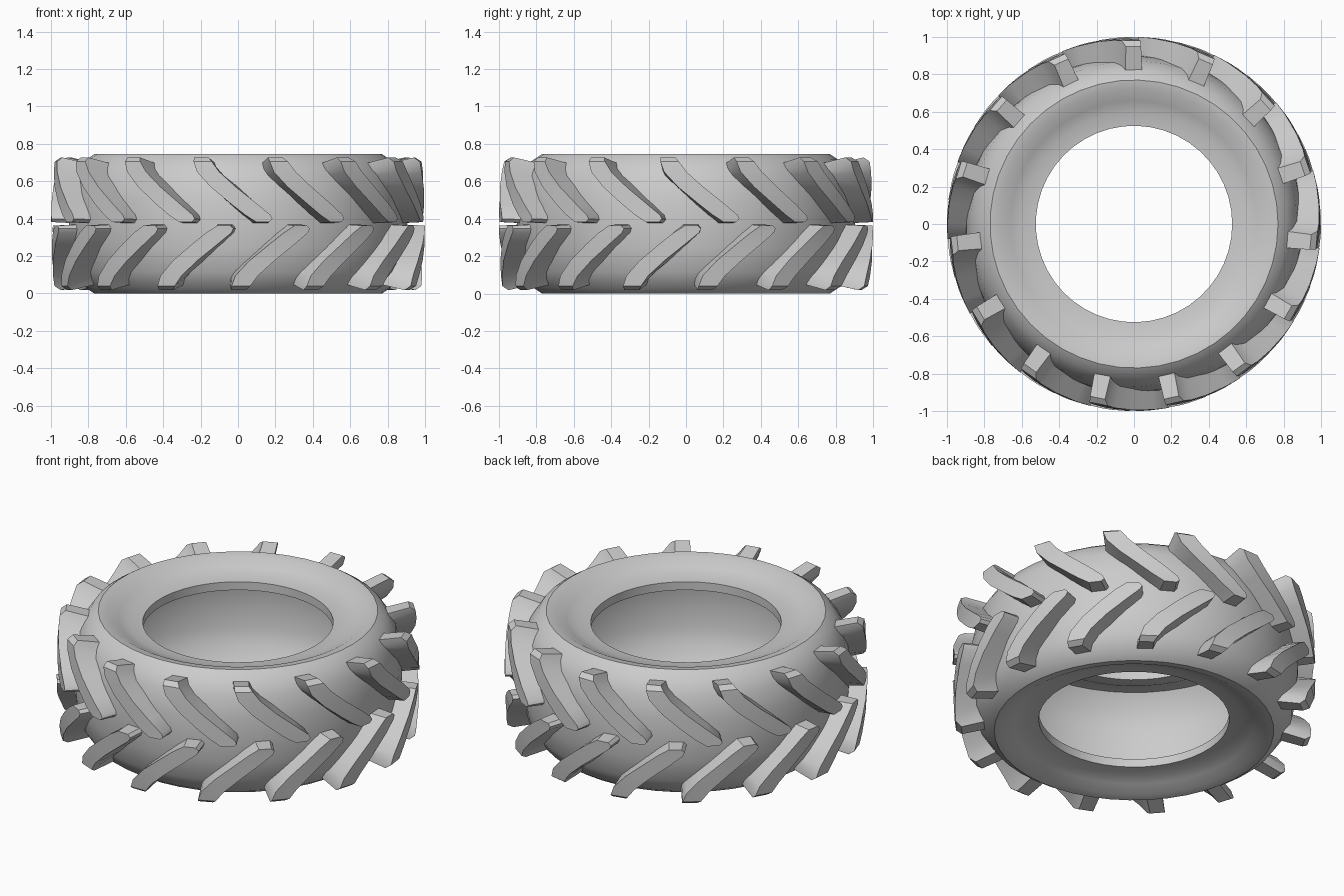
import bpy, bmesh
from math import radians, sin, cos, pi

if "Cube" in bpy.data.objects:
    bpy.data.objects.remove(bpy.data.objects["Cube"])

HEIGHT = 0.745
LUGS = 15
SEGMENTS = 45


def make_object(name, bm, angle):
    bmesh.ops.recalc_face_normals(bm, faces=bm.faces)
    mesh = bpy.data.meshes.new(name)
    bm.to_mesh(mesh)
    bm.free()
    obj = bpy.data.objects.new(name, mesh)
    bpy.context.collection.objects.link(obj)
    bpy.ops.object.select_all(action='DESELECT')
    bpy.context.view_layer.objects.active = obj
    obj.select_set(True)
    bpy.ops.object.shade_smooth_by_angle(angle=radians(angle))
    return obj


def polar(deg, r, z):
    return (r * cos(radians(deg)), r * sin(radians(deg)), z)


# Tyre body: hollow carcass turned from a half profile (radius, z) mirrored in z
outer = [(0.525, 0.675), (0.60, 0.683), (0.66, 0.705), (0.72, 0.738),
         (0.77, 0.745), (0.815, 0.715), (0.872, 0.63), (0.897, 0.50), (0.905, HEIGHT / 2)]
inner = [(0.865, HEIGHT / 2), (0.855, 0.50), (0.83, 0.60), (0.77, 0.685),
         (0.70, 0.68), (0.62, 0.64), (0.525, 0.625)]


def flip(points):
    return [(r, HEIGHT - z) for r, z in reversed(points)]


profile = outer + flip(outer)[1:] + flip(inner) + inner[1:]
bm = bmesh.new()
rings = [[bm.verts.new(polar(360 * i / SEGMENTS, r, z)) for r, z in profile]
         for i in range(SEGMENTS)]
n = len(profile)
for i in range(SEGMENTS):
    a, b = rings[i], rings[(i + 1) % SEGMENTS]
    for j in range(n):
        k = (j + 1) % n
        bm.faces.new((a[j], a[k], b[k], b[j]))
make_object("tyre_body", bm, 40)

# Lug stations, shoulder to centre: left deg, right deg, top r, top z, base r, base z
stations = [
    (-2.3, 2.6, 0.950, 0.727, 0.81, 0.695),
    (-2.0, 3.8, 0.982, 0.705, 0.83, 0.660),
    (-0.8, 6.2, 0.989, 0.650, 0.85, 0.630),
    (3.5, 11.3, 0.994, 0.570, 0.87, 0.570),
    (9.8, 17.8, 0.998, 0.480, 0.88, 0.480),
    (14.2, 22.0, 1.000, 0.420, 0.88, 0.420),
    (16.2, 22.6, 1.000, 0.398, 0.88, 0.396),
    (17.6, 21.6, 1.000, 0.382, 0.88, 0.376),
]


def tread_lug(name, start, lower):
    """Slanted bar lofted through the stations; lower bars are mirrored in z."""
    bm = bmesh.new()
    loops = []
    for left, right, rt, zt, rb, zb in stations:
        if lower:
            zt, zb = HEIGHT - zt, HEIGHT - zb
        corners = [(left - 0.7, rb, zb), (left, rt, zt),
                   (right, rt, zt), (right + 0.7, rb, zb)]
        loops.append([bm.verts.new(polar(start + d, r, z)) for d, r, z in corners])
    for a, b in zip(loops, loops[1:]):
        for j in range(4):
            k = (j + 1) % 4
            bm.faces.new((a[j], a[k], b[k], b[j]))
    bm.faces.new(loops[0])
    bm.faces.new(loops[-1])
    make_object(name, bm, 30)


# Two staggered rows of tread lugs
step = 360 / LUGS
for i in range(LUGS):
    tread_lug(f"upper_lug_{i + 1}", 90 + i * step, False)
    tread_lug(f"lower_lug_{i + 1}", 90 + (i + 0.5) * step, True)
